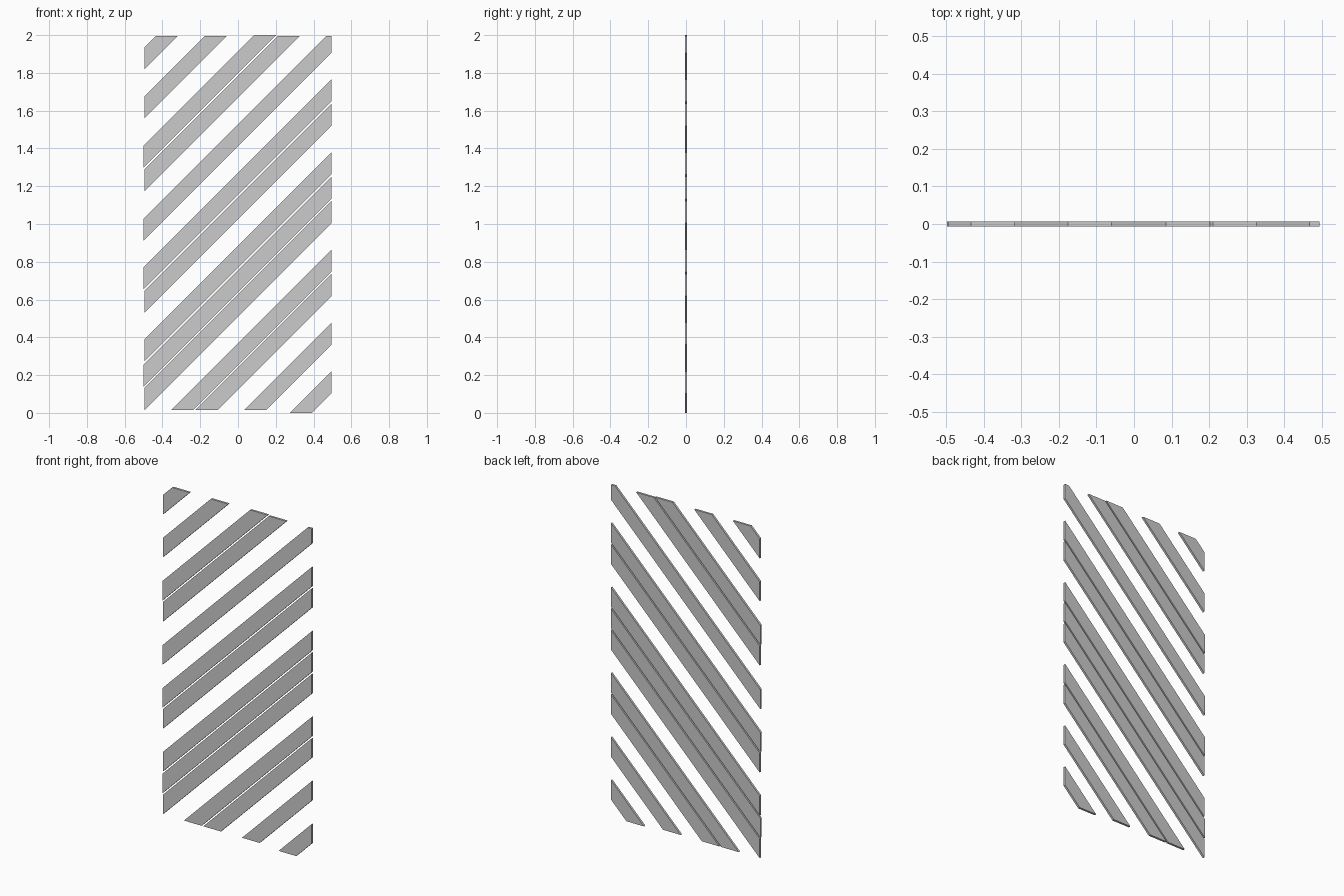
import bpy, bmesh
from mathutils import Vector

if "Cube" in bpy.data.objects:
    bpy.data.objects.remove(bpy.data.objects["Cube"])

PITCH, WIDTH, TOP = 0.1288, 0.117, 2.43   # vertical spacing and height of the 45 degree slats
HALF_T = 0.0065                           # half thickness
SLOTS = [0, 2, 4, 5, 7, 9, 10, 12, 13, 14, 16, 17, 19, 21]
LONG_LEFT = {4, 7, 9, 13}                 # slats reaching slightly further left


def slat(slot):
    """Diagonal strip trimmed to the upright rectangle, then thickened."""
    upper = TOP - slot * PITCH
    lower = upper - WIDTH
    left = -0.499 if slot in LONG_LEFT else -0.495
    bottom = 0.0 if slot == 21 else 0.014
    top = 2.0 if slot == 4 else 1.996
    bm = bmesh.new()
    corners = [(-3, lower - 3), (3, lower + 3), (3, upper + 3), (-3, upper - 3)]
    bm.faces.new([bm.verts.new((x, -HALF_T, z)) for x, z in corners])
    # Trim at the left, right, bottom and top
    for co, no in (((left, 0, 0), (-1, 0, 0)), ((0.495, 0, 0), (1, 0, 0)),
                   ((0, 0, bottom), (0, 0, -1)), ((0, 0, top), (0, 0, 1))):
        bmesh.ops.bisect_plane(bm, geom=bm.verts[:] + bm.edges[:] + bm.faces[:],
                               plane_co=co, plane_no=no, clear_outer=True)
    # Thicken towards the back
    ext = bmesh.ops.extrude_face_region(bm, geom=bm.faces[:], use_keep_orig=True)
    moved = [g for g in ext["geom"] if isinstance(g, bmesh.types.BMVert)]
    bmesh.ops.translate(bm, verts=moved, vec=Vector((0, 2 * HALF_T, 0)))
    bmesh.ops.recalc_face_normals(bm, faces=bm.faces[:])
    mesh = bpy.data.meshes.new("slat")
    bm.to_mesh(mesh)
    bm.free()
    bpy.context.collection.objects.link(bpy.data.objects.new("diagonal_slat", mesh))


for s in SLOTS:
    slat(s)
